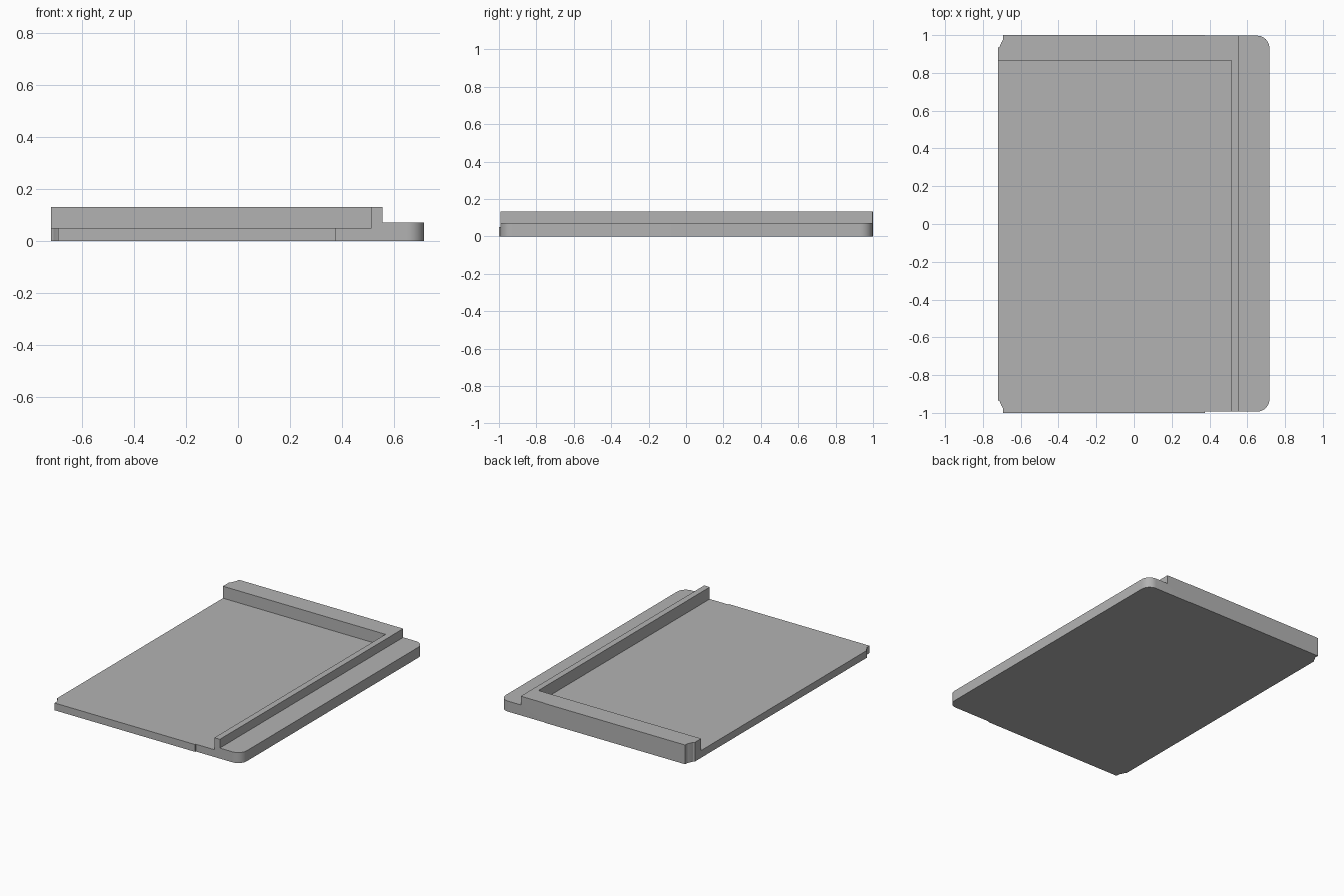
import bpy, bmesh, math

cube = bpy.data.objects.get("Cube")
if cube:
    bpy.data.objects.remove(cube, do_unlink=True)

grey = bpy.data.materials.new("plain grey")
grey.use_nodes = True
colour = (0.45, 0.45, 0.45, 1)
grey.diffuse_color = colour
grey.node_tree.nodes["Principled BSDF"].inputs["Base Color"].default_value = colour


def prism(name, outline, bottom, top):
    """Extrude a counter-clockwise outline from bottom to top."""
    bm = bmesh.new()
    face = bm.faces.new([bm.verts.new((x, y, bottom)) for x, y in outline])
    new = bmesh.ops.extrude_face_region(bm, geom=[face])["geom"]
    verts = [v for v in new if isinstance(v, bmesh.types.BMVert)]
    bmesh.ops.translate(bm, verts=verts, vec=(0, 0, top - bottom))
    bmesh.ops.recalc_face_normals(bm, faces=bm.faces)
    mesh = bpy.data.meshes.new(name)
    bm.to_mesh(mesh)
    bm.free()
    mesh.materials.append(grey)
    obj = bpy.data.objects.new(name, mesh)
    bpy.context.collection.objects.link(obj)
    return obj


def rectangle(x0, x1, y0, y1):
    return [(x0, y0), (x1, y0), (x1, y1), (x0, y1)]


def rounded(cx, cy, radius, start, steps=10):
    """Quarter-circle corner."""
    angles = [start + math.pi / 2 * i / steps for i in range(steps + 1)]
    return [(cx + radius * math.cos(a), cy + radius * math.sin(a)) for a in angles]


# Outline: notched left corners, small side steps, rounded right corners
notch = [(-0.72, -0.933), (-0.711, -0.94), (-0.703, -0.96), (-0.694, -0.975), (-0.694, -1)]
front_edge = [(0.375, -1), (0.375, -0.993)]
right, radius, front, back = 0.717, 0.065, -0.993, 0.997
outline = (notch + front_edge
           + rounded(right - radius, front + radius, radius, -math.pi / 2)
           + rounded(right - radius, back - radius, radius, 0)
           + [(0.375, back), (0.375, 1)]
           + [(x, -y) for x, y in reversed(notch)])
tray = prism("tray", outline, 0, 0.132)

# Recessed floor and lower side ledge
cutters = [
    prism("floor_cutter", rectangle(-1, 0.515, -1.2, 0.865), 0.05, 0.3),
    prism("ledge_cutter", rectangle(0.557, 1, -1.2, 1.2), 0.072, 0.3),
]
bpy.context.view_layer.objects.active = tray
for cutter in cutters:
    cutter.hide_render = True
    mod = tray.modifiers.new(cutter.name, "BOOLEAN")
    mod.operation = "DIFFERENCE"
    mod.solver = "EXACT"
    mod.object = cutter
    bpy.ops.object.modifier_apply(modifier=mod.name)
    bpy.data.objects.remove(cutter, do_unlink=True)

# Smooth the rounded corners only
bpy.ops.object.select_all(action="DESELECT")
tray.select_set(True)
bpy.ops.object.shade_smooth_by_angle(angle=math.radians(25))
